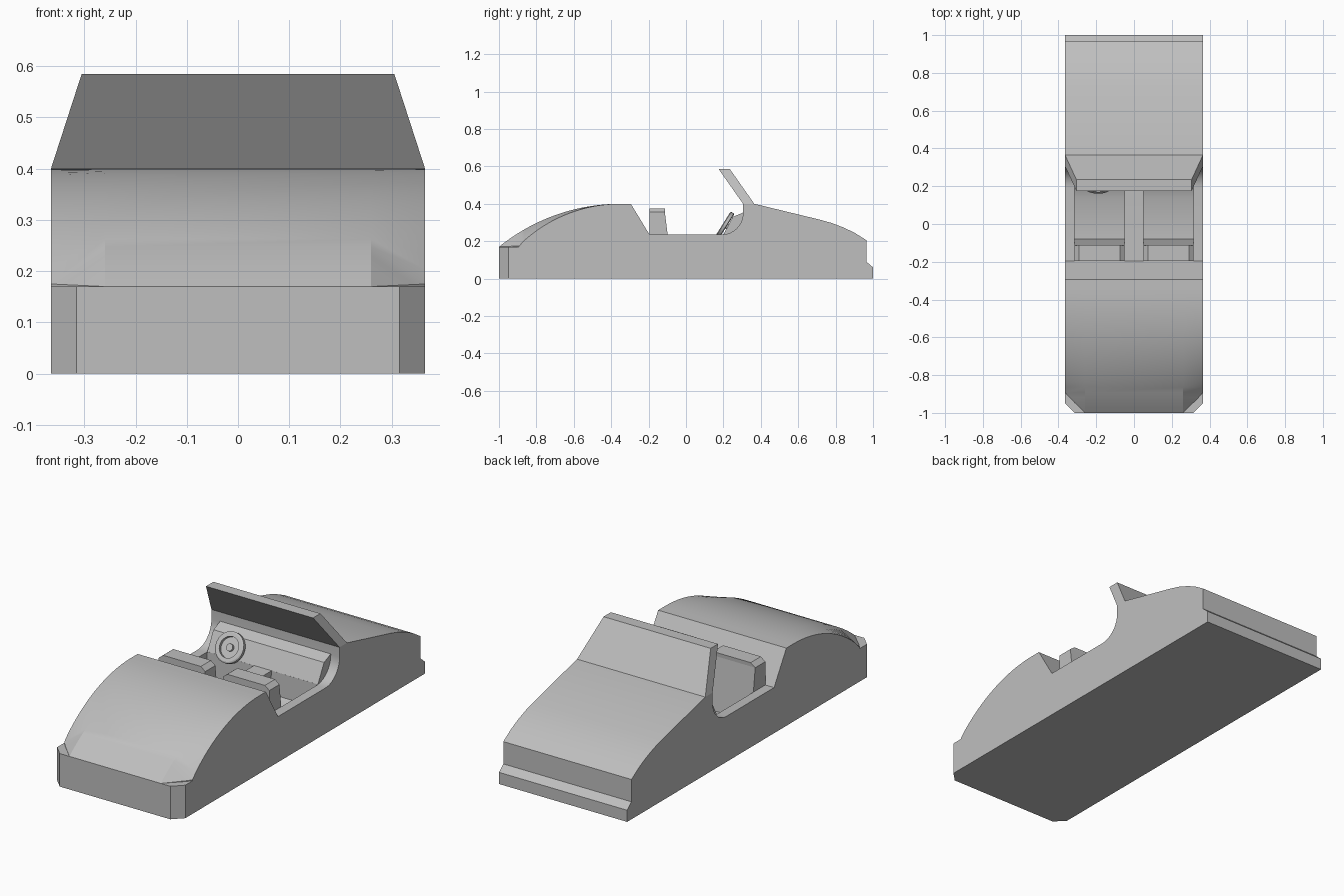
import bpy, bmesh, math
from mathutils import Matrix

cube = bpy.data.objects.get("Cube")
if cube:
    bpy.data.objects.remove(cube, do_unlink=True)

grey = bpy.data.materials.new("plain grey")
grey.use_nodes = True
grey.diffuse_color = (0.52, 0.52, 0.52, 1)
grey.node_tree.nodes["Principled BSDF"].inputs["Base Color"].default_value = grey.diffuse_color

HALF = 0.365    # half width of the body
BASE = 0.17     # height of the tail block
TOP = 0.40      # height of deck and cowl


def loft(name, rings, matrix=Matrix()):
    """Skin a list of equal-length point rings and cap both ends."""
    bm = bmesh.new()
    rows = [[bm.verts.new(p) for p in ring] for ring in rings]
    n = len(rows[0])
    for a, b in zip(rows, rows[1:]):
        for i in range(n):
            j = (i + 1) % n
            bm.faces.new((a[i], a[j], b[j], b[i]))
    bm.faces.new(rows[0])
    bm.faces.new(rows[-1])
    bmesh.ops.remove_doubles(bm, verts=bm.verts, dist=1e-4)
    bmesh.ops.recalc_face_normals(bm, faces=bm.faces)
    mesh = bpy.data.meshes.new(name)
    bm.to_mesh(mesh)
    bm.free()
    obj = bpy.data.objects.new(name, mesh)
    obj.matrix_world = matrix
    mesh.materials.append(grey)
    bpy.context.collection.objects.link(obj)
    return obj


def prism(name, profile, x0, x1):
    """Extrude a (y, z) side profile from x0 to x1."""
    return loft(name, [[(x, y, z) for y, z in profile] for x in (x0, x1)])


def rect(x0, x1, y0, y1, z):
    return [(x0, y0, z), (x1, y0, z), (x1, y1, z), (x0, y1, z)]


def circle(r, z, n=32):
    return [(r * math.cos(i * math.tau / n), r * math.sin(i * math.tau / n), z) for i in range(n)]


def smooth(obj):
    bpy.ops.object.select_all(action='DESELECT')
    obj.select_set(True)
    bpy.context.view_layer.objects.active = obj
    bpy.ops.object.shade_smooth_by_angle(angle=math.radians(25))


# Main body with the cockpit opening and the sloping nose
opening = [(0.19 + 0.115 * math.sin(t), 0.35 - 0.115 * math.cos(t))
           for t in (math.pi / 2 * i / 10 for i in range(11))]
nose = [(0.365, TOP), (0.72, 0.314), (0.78, 0.297), (0.84, 0.274),
        (0.90, 0.246), (0.965, 0.205), (0.965, 0.09), (1, 0.06), (1, 0)]
body = prism("body", [(-0.35, 0), (-0.35, TOP), (-0.295, TOP), (-0.195, 0.235)]
             + opening + [(0.305, TOP)] + nose, -HALF, HALF)

# Seat wells cut either side of the centre tunnel
well = [(-0.113, 0.36), (-0.098, 0.235), (-0.08, 0.09), (0.135, 0.09), (0.2, 0.12), (0.2, 0.36)]
for side, x0, x1 in (("right", -0.315, -0.05), ("left", 0.05, 0.315)):
    cutter = prism(side + "_well_cutter", well, x0, x1)
    cut = body.modifiers.new("well", 'BOOLEAN')
    cut.object = cutter
    cut.solver = 'EXACT'
    bpy.context.view_layer.objects.active = body
    bpy.ops.object.modifier_apply(modifier=cut.name)
    bpy.data.objects.remove(cutter, do_unlink=True)
    # Seat back with chamfered top corners
    loft(side + "_seat_back", [rect(x0, x1, -0.195, -0.098, 0.235),
                               rect(x0, x1, -0.195, -0.113, 0.355),
                               rect(x0 + 0.025, x1 - 0.025, -0.195, -0.112, 0.375)])
smooth(body)

# Tail block with clipped corners
plan = [(-HALF, -0.35), (-HALF, -0.95), (-0.315, -1), (0.315, -1), (HALF, -0.95), (HALF, -0.35)]
loft("tail_block", [[(x, y, z) for x, y in plan] for z in (0, BASE)])


# Domed rear deck, lower along its side edges
def dome(y, radius):
    return TOP - radius + math.sqrt(radius ** 2 - (y + 0.35) ** 2)


sections = []
for i in range(25):
    y = -1 + 0.65 * i / 24
    reach = min(1, (y + 1) / 0.105)
    xe = 0.26 + (HALF - 0.26) * reach
    zc = max(BASE, dome(y, 1.034))
    ze = max(BASE, dome(y, 0.773)) if y > -0.89 else BASE + 0.005 * reach
    sections.append([(-xe, y, BASE), (-xe, y, ze), (-0.26, y, zc),
                     (0.26, y, zc), (xe, y, ze), (xe, y, BASE)])
smooth(loft("rear_deck", sections))

# Windshield leaning back over the dashboard
loft("windshield", [rect(-HALF, HALF, 0.305, 0.365, TOP),
                    rect(-0.305, 0.305, 0.175, 0.235, 0.585)])

# Dashboard
prism("dashboard", [(0.195, 0.115), (0.2, 0.235), (0.25, 0.33), (0.31, 0.355), (0.31, 0.115)],
      -0.315, 0.315)

# Steering wheel: rim, recessed dish and hub, on a short column
tilt = Matrix.Translation((-0.19, 0.208, 0.287)) @ Matrix.Rotation(math.radians(58), 4, 'X')
smooth(loft("steering_wheel", [circle(r, z) for r, z in (
    (0.07, -0.012), (0.077, -0.008), (0.077, 0.008), (0.07, 0.012), (0.052, 0.012),
    (0.052, -0.004), (0.018, -0.004), (0.018, 0.008))], tilt))
smooth(loft("steering_column", [circle(0.015, z) for z in (-0.06, -0.01)], tilt))
